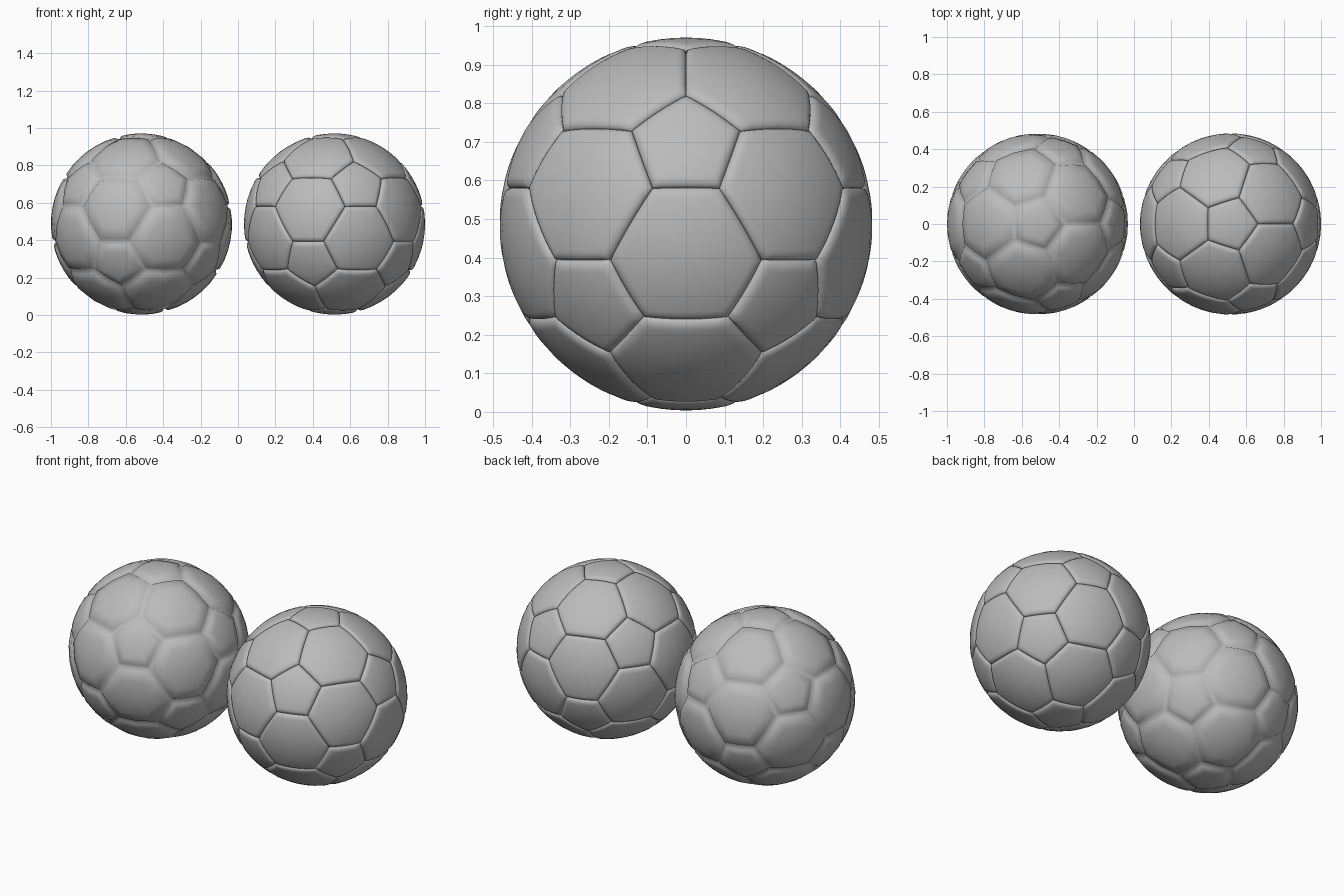
import bpy, bmesh, math
from mathutils import Vector

if "Cube" in bpy.data.objects:
    bpy.data.objects.remove(bpy.data.objects["Cube"])

R = 0.484          # outer radius
CZ = 0.487         # centre height
CORNER = math.radians(18.3)   # pentagon centre to pentagon corner

grey = bpy.data.materials.new("mid_grey")
grey.diffuse_color = (0.5, 0.5, 0.5, 1)
grey.use_nodes = True
grey.node_tree.nodes["Principled BSDF"].inputs["Base Color"].default_value = grey.diffuse_color


def ico_vertices():
    """Panel centres of the 12 pentagons: two poles and two rings of five."""
    pts = [Vector((0, 0, 1)), Vector((0, 0, -1))]
    e = math.atan(0.5)
    for k in range(5):
        for sign, off in ((1, 0), (-1, 36)):
            a = math.radians(72 * k + off)
            pts.append(Vector((math.cos(e) * math.cos(a),
                               math.cos(e) * math.sin(a), sign * math.sin(e))))
    return pts


def ordered(center, pts):
    """Sort corner points counter-clockwise around a panel centre."""
    u = center.orthogonal().normalized()
    v = center.cross(u)
    return sorted(pts, key=lambda p: math.atan2(p.dot(v), p.dot(u)))


def panels():
    """Pentagon and hexagon panels as (centre, corners) on the unit sphere."""
    ico = ico_vertices()
    near = lambda i, j: i != j and ico[i].dot(ico[j]) > 0.3
    corner = lambda i, j: ico[i].slerp(ico[j], CORNER / ico[i].angle(ico[j]))
    out = []
    for i in range(12):
        out.append((ico[i], ordered(ico[i], [corner(i, j) for j in range(12) if near(i, j)])))
        for j in range(i + 1, 12):
            for k in range(j + 1, 12):
                if near(i, j) and near(j, k) and near(i, k):
                    c = (ico[i] + ico[j] + ico[k]).normalized()
                    ids = ((i, j), (j, i), (j, k), (k, j), (i, k), (k, i))
                    out.append((c, ordered(c, [corner(a, b) for a, b in ids])))
    return out


def make_ball(name, x, rings, steps, depth, width, angle):
    """rings: distances from the seam; the panel rounds down into it over width."""
    bm = bmesh.new()
    for c, corners in panels():
        n = len(corners)
        apothem = c.angle((corners[0] + corners[1]).normalized()) * R
        fracs = [d / apothem for d in rings]
        d_in = rings[-1]
        fracs += [d_in / apothem + (1 - d_in / apothem) * t for t in (0.33, 0.67)]
        loops = []
        for f in fracs:
            d = f * apothem
            t = max(0.0, 1 - d / width)
            r = R - depth * (1 - math.sqrt(max(0, 1 - t * t)))
            loop = []
            for i in range(n):
                a, b = corners[i], corners[(i + 1) % n]
                for s in range(steps):
                    edge = a.slerp(b, s / steps)
                    loop.append(bm.verts.new(edge.lerp(c, f).normalized() * r))
            loops.append(loop)
        m = n * steps
        for lo, hi in zip(loops, loops[1:]):
            for i in range(m):
                bm.faces.new((lo[i], lo[(i + 1) % m], hi[(i + 1) % m], hi[i]))
        top = bm.verts.new(c * R)
        for i in range(m):
            bm.faces.new((loops[-1][i], loops[-1][(i + 1) % m], top))
    bmesh.ops.remove_doubles(bm, verts=bm.verts, dist=0.0005)
    bmesh.ops.recalc_face_normals(bm, faces=bm.faces)
    me = bpy.data.meshes.new(name)
    bm.to_mesh(me)
    bm.free()
    me.materials.append(grey)
    ob = bpy.data.objects.new(name, me)
    ob.location = (x, 0, CZ)
    bpy.context.collection.objects.link(ob)
    bpy.ops.object.select_all(action='DESELECT')
    ob.select_set(True)
    bpy.context.view_layer.objects.active = ob
    if angle:
        bpy.ops.object.shade_smooth_by_angle(angle=math.radians(angle))
    else:
        bpy.ops.object.shade_smooth()


# detailed ball with crisp stitched seams
make_ball("detailed_ball", 0.516, [0, 0.0008, 0.003, 0.007, 0.013, 0.02, 0.03],
          8, 0.017, 0.028, 50)
# simple ball with coarse panels and soft shading
make_ball("simple_ball", -0.516, [0, 0.018], 2, 0.017, 0.03, 0)
